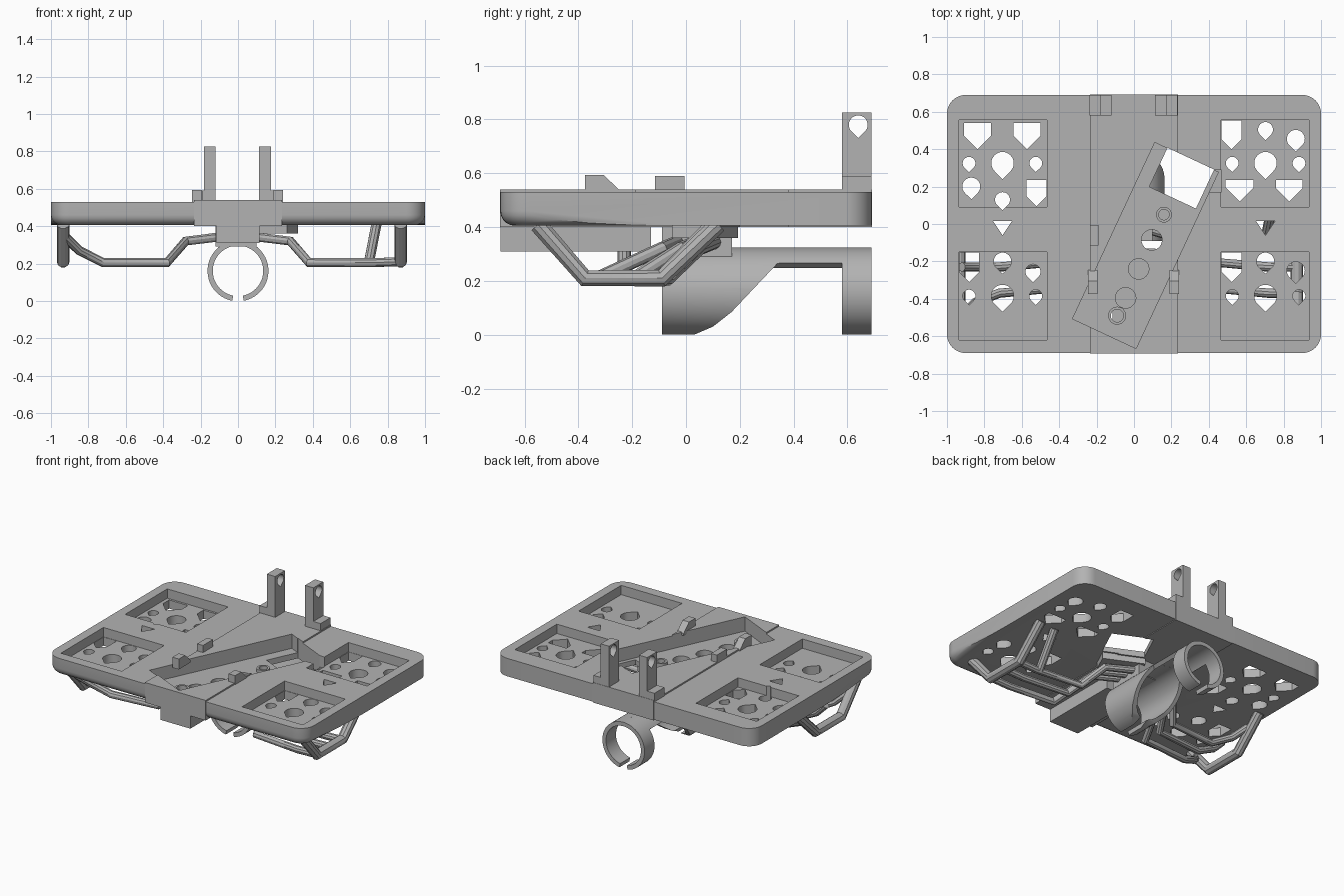
import bpy, bmesh, math
from mathutils import Vector, Matrix

old = bpy.data.objects.get("Cube")
if old:
    bpy.data.objects.remove(old)

grey = bpy.data.materials.new("plain grey")
grey.use_nodes = True
grey.diffuse_color = (0.45, 0.45, 0.45, 1)
grey.node_tree.nodes["Principled BSDF"].inputs["Base Color"].default_value = (0.45, 0.45, 0.45, 1)
parts = []


def finish(bm, name):
    bmesh.ops.recalc_face_normals(bm, faces=bm.faces)
    mesh = bpy.data.meshes.new(name)
    bm.to_mesh(mesh)
    bm.free()
    mesh.materials.append(grey)
    ob = bpy.data.objects.new(name, mesh)
    bpy.context.collection.objects.link(ob)
    parts.append(ob)
    return ob


def add_prism(bm, pts, lo, hi, axis="z"):
    """Extrude a flat outline along one axis."""
    put = {"z": lambda a, b: (a, b, lo), "y": lambda a, b: (a, lo, b), "x": lambda a, b: (lo, a, b)}[axis]
    face = bm.faces.new([bm.verts.new(put(a, b)) for a, b in pts])
    move = Vector([hi - lo if axis == c else 0 for c in "xyz"])
    new = bmesh.ops.extrude_face_region(bm, geom=[face])["geom"]
    bmesh.ops.translate(bm, vec=move, verts=[v for v in new if isinstance(v, bmesh.types.BMVert)])


def prism(name, pts, lo, hi, axis="z"):
    bm = bmesh.new()
    add_prism(bm, pts, lo, hi, axis)
    return finish(bm, name)


def rect(x0, x1, y0, y1):
    return [(x0, y0), (x1, y0), (x1, y1), (x0, y1)]


def arc(cx, cy, r, a0, a1, n):
    return [(cx + r * math.cos(math.radians(a0 + (a1 - a0) * i / n)),
             cy + r * math.sin(math.radians(a0 + (a1 - a0) * i / n))) for i in range(n + 1)]


def drop(x, y, r):
    return arc(x, y, r, -45, 225, 24) + [(x, y - r * 1.41)]


def shield(x0, x1, top, tip):
    shoulder = tip + (x1 - x0) / 2
    return [(x0, top), (x0, shoulder), ((x0 + x1) / 2, tip), (x1, shoulder), (x1, top)]


def boolean(target, tool, mode):
    mod = target.modifiers.new("cut", "BOOLEAN")
    mod.operation, mod.object, mod.solver = mode, tool, "EXACT"
    bpy.context.view_layer.objects.active = target
    bpy.ops.object.modifier_apply(modifier=mod.name)
    parts.remove(tool)
    bpy.data.objects.remove(tool)


# Deck with rounded corners and a rounded lower front edge
R, W, D = 0.1, 1.0, 0.69
outline = []
for cx, cy, a in ((W - R, D - R, 0), (R - W, D - R, 90), (R - W, R - D, 180), (W - R, R - D, 270)):
    outline += arc(cx, cy, R, a, a + 90, 8)
bm = bmesh.new()
add_prism(bm, outline, 0.405, 0.53)
low = [e for e in bm.edges if all(v.co.z < 0.41 and v.co.y < R - D + 0.001 for v in e.verts)]
bmesh.ops.bevel(bm, geom=low, offset=0.055, segments=5, profile=0.5, affect="EDGES")
deck = finish(bm, "deck")
boolean(deck, prism("spine", rect(-0.235, 0.235, -0.692, 0.692), 0.4, 0.54), "UNION")

# Four square pockets and the slanted tray
slant = Vector((0.423, 0.906))
side = Vector((0.906, -0.423))
tray_mid = Vector((0.061, -0.115))


def slanted(mid, length, width):
    return [tuple(mid + slant * length * i / 2 + side * width * j / 2)
            for i, j in ((-1, -1), (-1, 1), (1, 1), (1, -1))]


bm = bmesh.new()
for x0, x1 in ((-0.935, -0.465), (0.465, 0.935)):
    for y0, y1 in ((0.09, 0.555), (-0.62, -0.15)):
        add_prism(bm, rect(x0, x1, y0, y1), 0.465, 0.7)
add_prism(bm, slanted(tray_mid, 1.04, 0.375), 0.44, 0.7)
boolean(deck, finish(bm, "pocket_cutter"), "DIFFERENCE")
boolean(deck, prism("notch_cutter", rect(0.38, 0.468, 0.17, 0.29), 0.45, 0.7), "DIFFERENCE")

# Drop, shield and triangle holes through the deck
bm = bmesh.new()
for s in (-1, 1):
    for y in (0.325, -0.385):
        add_prism(bm, drop(s * 0.703, y, 0.06), 0.3, 0.6)
        for x in (0.525, 0.882):
            add_prism(bm, drop(s * x, y, 0.034), 0.3, 0.6)
    add_prism(bm, [(s * 0.703 - 0.05, 0.015), (s * 0.703, -0.06), (s * 0.703 + 0.05, 0.015)], 0.3, 0.6)
    add_prism(bm, drop(s * 0.703, -0.2, 0.047), 0.3, 0.6)
for x, y in ((0.703, 0.505), (0.865, 0.455), (-0.87, 0.2), (-0.703, 0.13), (-0.54, -0.255), (0.865, -0.25)):
    add_prism(bm, drop(x, y, 0.048 if abs(x) > 0.8 else 0.04), 0.3, 0.6)
for x0, x1, top, tip in ((0.468, 0.575, 0.553, 0.4), (0.49, 0.64, 0.235, 0.12), (0.76, 0.9, 0.235, 0.12),
                         (-0.91, -0.765, 0.54, 0.4), (-0.645, -0.5, 0.54, 0.4), (-0.575, -0.468, 0.235, 0.094),
                         (-0.932, -0.83, -0.153, -0.31), (0.468, 0.575, -0.153, -0.31)):
    add_prism(bm, shield(x0, x1, top, tip), 0.3, 0.6)
for x, y, r in ((0.16, 0.05, 0.028), (0.095, -0.085, 0.055), (0.025, -0.24, 0.055),
                (-0.045, -0.395, 0.055), (-0.09, -0.49, 0.04)):
    add_prism(bm, arc(x, y, r, 0, 345, 23), 0.3, 0.6)
add_prism(bm, slanted(Vector((0.255, 0.245)), 0.23, 0.275), 0.3, 0.6)
boolean(deck, finish(bm, "hole_cutter"), "DIFFERENCE")

# Raised collars in the tray
for name, x, y, r in (("rear_collar", 0.16, 0.05, 0.042), ("front_collar", -0.09, -0.49, 0.048)):
    collar = prism(name, arc(x, y, r, 0, 345, 23), 0.43, 0.465)
    boolean(collar, prism("collar_cutter", arc(x, y, r - 0.014, 0, 345, 23), 0.4, 0.5), "DIFFERENCE")

# Beam, pylon and tray underside
prism("front_beam", rect(-0.115, 0.115, -0.69, -0.13), 0.31, 0.402)
prism("pylon", rect(-0.12, 0.1, -0.09, 0.17), 0.29, 0.402)
prism("tray_underside", slanted(Vector((0.165, 0.07)), 0.14, 0.28), 0.36, 0.41)

# Small stops on the deck
prism("left_stop", [(-0.375, 0.52), (-0.245, 0.52), (-0.245, 0.535), (-0.305, 0.593), (-0.375, 0.593)], 0.19, 0.24, "x")
prism("right_stop", [(-0.375, 0.52), (-0.245, 0.52), (-0.245, 0.535), (-0.305, 0.593), (-0.375, 0.593)], -0.245, -0.195, "x")
prism("middle_stop", rect(-0.235, -0.19, -0.115, -0.005), 0.52, 0.59)

# Rear posts with a drop hole and a low foot
for name, x0, x1, f0, f1 in (("left", 0.112, 0.176, 0.176, 0.232), ("right", -0.183, -0.119, -0.239, -0.183)):
    post = prism(name + "_post", rect(x0, x1, 0.58, 0.69), 0.5, 0.825)
    boolean(post, prism("post_cutter", drop(0.64, 0.78, 0.035), x0 - 0.1, x1 + 0.1, "x"), "DIFFERENCE")
    prism(name + "_post_foot", rect(f0, f1, 0.58, 0.69), 0.5, 0.59)

# Open clamp rings below, joined by a curved strip
def band(a0, a1):
    return arc(0, 0.161, 0.163, a0, a1, 48) + arc(0, 0.161, 0.135, a1, a0, 48)


prism("rear_clamp_ring", band(-79, 259), 0.58, 0.69, "y")
prism("clamp_strip", band(40, 140), 0.3, 0.6, "y")
sleeve = prism("front_clamp_sleeve", band(-79, 259), -0.09, 0.345, "y")
scoop = [(0.03, 0), (0.1, 0.03), (0.17, 0.085), (0.25, 0.17), (0.34, 0.265), (0.4, 0.265), (0.4, -0.1), (0.03, -0.1)]
boolean(sleeve, prism("scoop_cutter", scoop, -0.3, 0.3, "x"), "DIFFERENCE")


# Bent rods under both wings
def rod(name, pts, r):
    curve = bpy.data.curves.new(name, "CURVE")
    curve.dimensions = "3D"
    curve.bevel_depth, curve.bevel_resolution, curve.use_fill_caps = r, 3, True
    spline = curve.splines.new("POLY")
    spline.points.add(len(pts) - 1)
    for p, co in zip(spline.points, pts):
        p.co = (*co, 1)
    ob = bpy.data.objects.new(name, curve)
    bpy.context.collection.objects.link(ob)
    mesh = bpy.data.meshes.new_from_object(ob.evaluated_get(bpy.context.evaluated_depsgraph_get()))
    bpy.data.objects.remove(ob)
    mesh.materials.clear()
    mesh.materials.append(grey)
    ob = bpy.data.objects.new(name, mesh)
    bpy.context.collection.objects.link(ob)
    parts.append(ob)


for label, s, xu in (("left", 1, 0.87), ("right", -1, 0.935)):
    rod(label + "_hoop", [(s * xu, -0.55, 0.41), (s * xu, -0.375, 0.21), (s * xu, -0.09, 0.21), (s * xu, 0.12, 0.41)], 0.034)
    for i, y in enumerate((-0.37, -0.23, -0.1)):
        inner = -0.03 + 0.07 * i
        path = [(s * 0.08, inner, 0.345), (s * 0.28, inner - 0.06, 0.32), (s * 0.38, y + 0.03, 0.205), (s * 0.72, y, 0.205)]
        if s > 0:
            path.append((xu, y, 0.21))
        else:
            path += [(-0.85, y + (i - 1) * 0.05, 0.27), (-0.92, y + (i - 1) * 0.12, 0.34)]
        rod(f"{label}_rod_{i + 1}", path, 0.025)
rod("left_brace", [(0.7, -0.1, 0.205), (0.74, 0.1, 0.41)], 0.028)

# Smooth the round surfaces, keep the edges sharp
bpy.ops.object.select_all(action="DESELECT")
for ob in parts:
    ob.select_set(True)
bpy.context.view_layer.objects.active = deck
bpy.ops.object.shade_smooth_by_angle(angle=math.radians(30))
